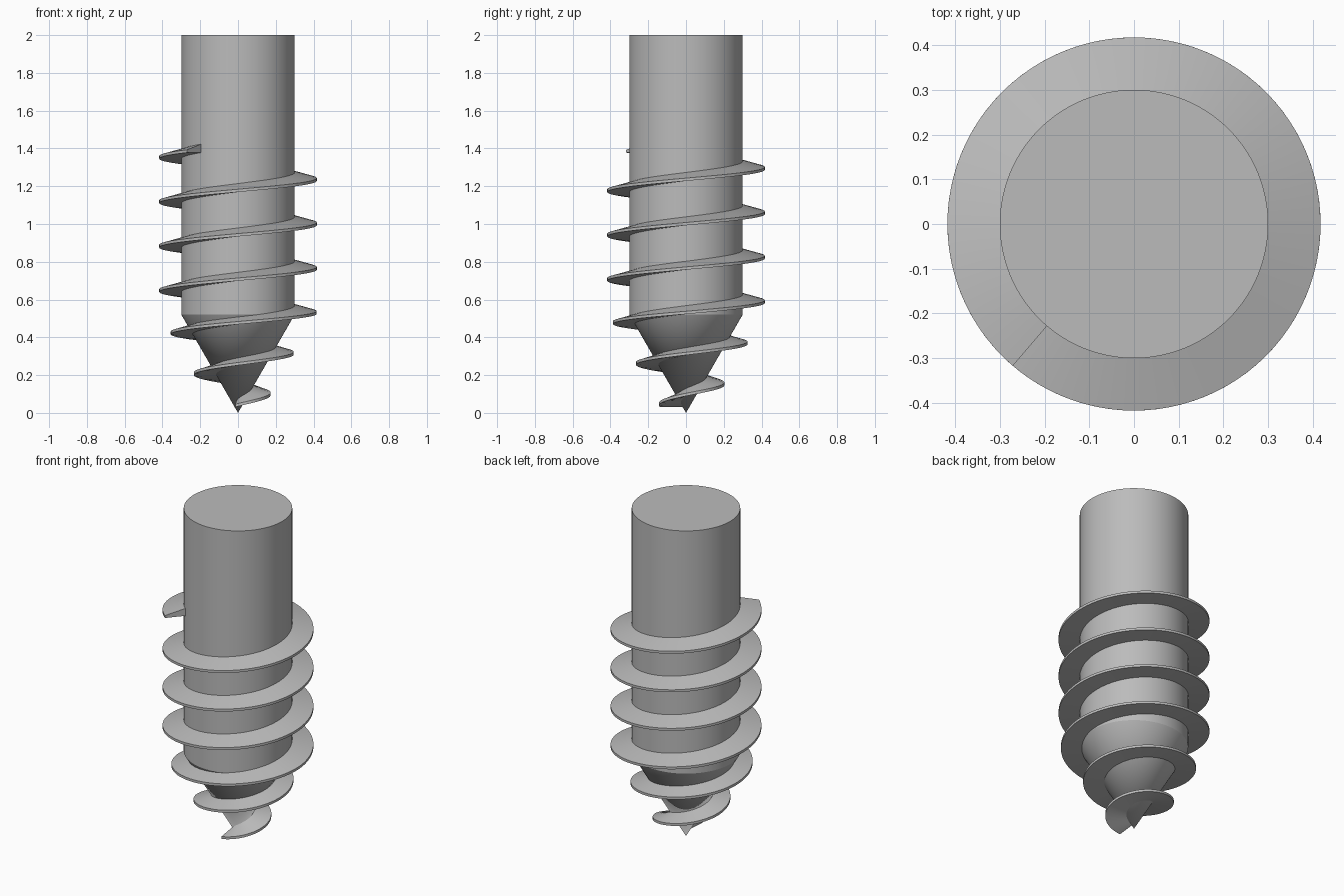
import bpy
import bmesh
import math

cube = bpy.data.objects.get("Cube")
if cube:
    bpy.data.objects.remove(cube, do_unlink=True)

SHAFT_R = 0.30
CONE_TOP = 0.52
HEIGHT = 2.0
THREAD_DEPTH = 0.117
PITCH = 0.235        # rise per turn on the straight shaft
TIP_PITCH = 0.217    # rise per turn on the tapered tip
TAPER_END = 0.53     # height where the thread reaches full radius
STEPS = 96           # thread steps per turn

steel = bpy.data.materials.new("steel grey")
steel.use_nodes = True
GREY = (0.5, 0.5, 0.5, 1.0)
steel.diffuse_color = GREY
steel.node_tree.nodes["Principled BSDF"].inputs["Base Color"].default_value = GREY


def finish(bm, name):
    """Turn a bmesh into a smooth-shaded steel object with sharp edges kept."""
    bmesh.ops.recalc_face_normals(bm, faces=bm.faces)
    mesh = bpy.data.meshes.new(name)
    bm.to_mesh(mesh)
    bm.free()
    mesh.materials.append(steel)
    obj = bpy.data.objects.new(name, mesh)
    bpy.context.collection.objects.link(obj)
    bpy.ops.object.select_all(action='DESELECT')
    obj.select_set(True)
    bpy.context.view_layer.objects.active = obj
    bpy.ops.object.shade_smooth_by_angle(angle=math.radians(25))
    return obj


# Shaft with pointed tip: a lathed profile
bm = bmesh.new()
profile = [(0, 0), (SHAFT_R, CONE_TOP), (SHAFT_R, HEIGHT), (0, HEIGHT)]
verts = [bm.verts.new((r, 0, z)) for r, z in profile]
edges = [bm.edges.new(pair) for pair in zip(verts, verts[1:])]
bmesh.ops.spin(bm, geom=verts + edges, cent=(0, 0, 0), axis=(0, 0, 1),
               angle=math.tau, steps=96, use_duplicate=False)
bmesh.ops.remove_doubles(bm, verts=bm.verts, dist=1e-5)
finish(bm, "shaft")

# Helical thread: a tapered section swept up the shaft
bm = bmesh.new()
start, end = math.radians(-816), math.radians(360 * 3 + 229.5)
count = int((end - start) / math.tau * STEPS)
rings = []
for i in range(count + 1):
    a = start + (end - start) * i / count
    z = TAPER_END + a / math.tau * (PITCH if a > 0 else TIP_PITCH)
    core = min(SHAFT_R, SHAFT_R * z / TAPER_END)
    inner = max(core - 0.008, 0.004)
    outer = core + THREAD_DEPTH
    low = z - 0.007
    section = [(inner, low), (outer, low), (outer, low + 0.015), (inner, low + 0.047)]
    rings.append([bm.verts.new((r * math.cos(a), r * math.sin(a), h))
                  for r, h in section])
for a, b in zip(rings, rings[1:]):
    for k in range(4):
        n = (k + 1) % 4
        bm.faces.new((a[k], a[n], b[n], b[k]))
bm.faces.new(rings[0])
bm.faces.new(rings[-1])
finish(bm, "thread")
